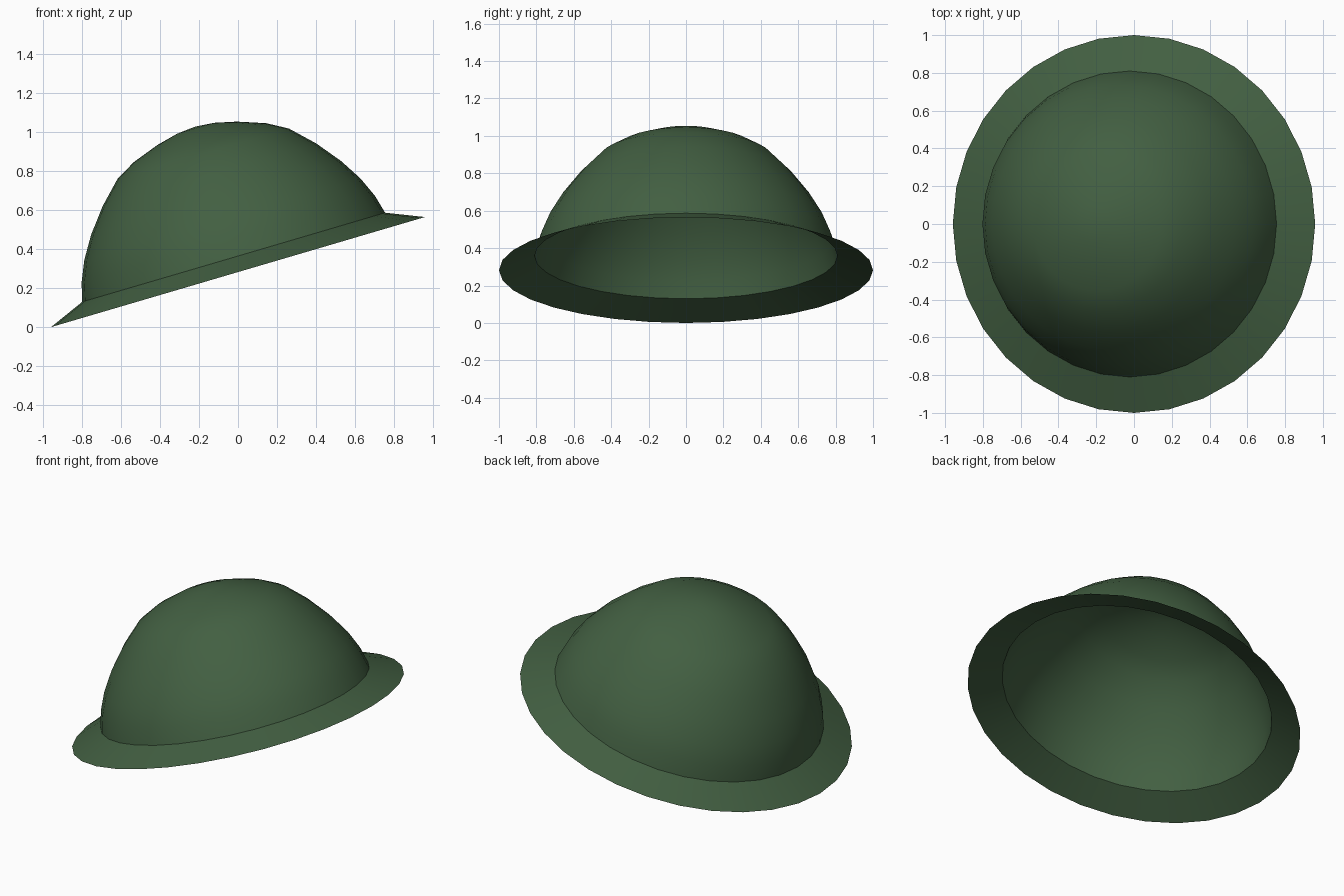
import bpy, bmesh, math
from mathutils import Matrix

if "Cube" in bpy.data.objects:
    bpy.data.objects.remove(bpy.data.objects["Cube"])

SEGMENTS = 32
TILT = math.radians(-16.4)          # hat leans down towards -x
LIFT = math.sin(-TILT)              # lowest rim point rests on z = 0

green = bpy.data.materials.new("dark_green")
green.diffuse_color = (0.055, 0.115, 0.054, 1)
green.use_nodes = True
green.node_tree.nodes["Principled BSDF"].inputs["Base Color"].default_value = green.diffuse_color


def lathe(name, profile):
    """Spin a (radius, height) profile into a tilted open shell."""
    bm = bmesh.new()
    verts = [bm.verts.new((r, 0, h)) for r, h in profile]
    edges = [bm.edges.new(pair) for pair in zip(verts, verts[1:])]
    bmesh.ops.spin(bm, geom=verts + edges, cent=(0, 0, 0), axis=(0, 0, 1),
                   angle=math.tau, steps=SEGMENTS, use_merge=True)
    bmesh.ops.remove_doubles(bm, verts=bm.verts, dist=1e-4)
    bm.normal_update()
    # make the open shell face outwards and up
    flipped = [f for f in bm.faces if f.normal.z < 0]
    bmesh.ops.reverse_faces(bm, faces=flipped)
    bm.transform(Matrix.Translation((0, 0, LIFT)) @ Matrix.Rotation(TILT, 4, 'Y'))
    mesh = bpy.data.meshes.new(name)
    bm.to_mesh(mesh)
    bm.free()
    obj = bpy.data.objects.new(name, mesh)
    bpy.context.collection.objects.link(obj)
    mesh.materials.append(green)
    bpy.ops.object.select_all(action='DESELECT')
    obj.select_set(True)
    bpy.context.view_layer.objects.active = obj
    bpy.ops.object.shade_smooth_by_angle(angle=math.radians(35))
    return obj


# Rounded crown, open underneath
lathe("hat_crown", [(0.81, 0.079), (0.785, 0.175), (0.739, 0.282), (0.669, 0.396),
                    (0.572, 0.519), (0.458, 0.633), (0.354, 0.692), (0.213, 0.742),
                    (0.10, 0.769), (0, 0.778)])

# Sloping brim
lathe("hat_brim", [(1.0, 0), (0.81, 0.079)])
